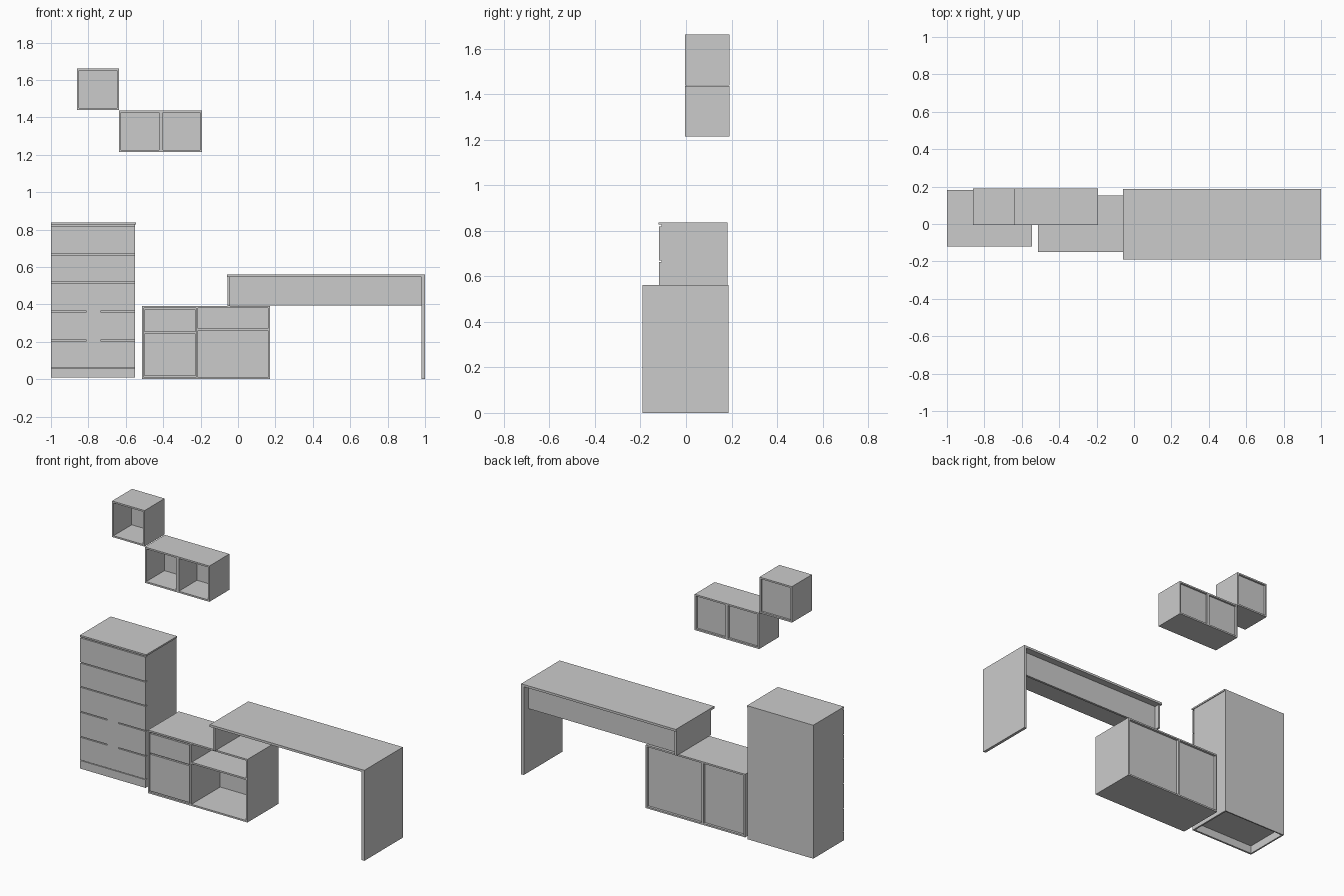
import bpy

if "Cube" in bpy.data.objects:
    bpy.data.objects.remove(bpy.data.objects["Cube"])


def box(name, x0, x1, y0, y1, z0, z1):
    """Axis-aligned panel from its limits."""
    bpy.ops.mesh.primitive_cube_add(size=1)
    o = bpy.context.object
    o.name = name
    for v in o.data.vertices:
        c = v.co
        v.co = (x1 if c.x > 0 else x0, y1 if c.y > 0 else y0, z1 if c.z > 0 else z0)
    return o


def shell(name, x0, x1, y0, y1, z0, z1, t, inset, dividers=()):
    """Open-fronted box of panels with a recessed back."""
    box(name + "_top", x0, x1, y0, y1, z1 - t, z1)
    box(name + "_bottom", x0, x1, y0, y1, z0, z0 + t)
    box(name + "_left", x0, x0 + t, y0, y1, z0 + t, z1 - t)
    box(name + "_right", x1 - t, x1, y0, y1, z0 + t, z1 - t)
    box(name + "_back", x0 + t, x1 - t, y1 - inset - 0.006, y1 - inset, z0 + t, z1 - t)
    for d0, d1 in dividers:
        box(name + "_divider", d0, d1, y0, y1, z0 + t, z1 - t)


# Wall cubes
shell("single_wall_cube", -0.86, -0.637, -0.005, 0.191, 1.439, 1.662, 0.01, 0.012)
shell("double_wall_cube", -0.635, -0.193, -0.005, 0.191, 1.215, 1.437, 0.01, 0.012,
      [(-0.422, -0.402)])

# Tall chest carcass, open underneath
X0, X1, YF, YB, Z0 = -1.0, -0.55, -0.107, 0.182, 0.01
box("chest_left_side", X0, X0 + 0.01, YF, YB, Z0, 0.827)
box("chest_right_side", X1 - 0.01, X1, YF, YB, Z0, 0.827)
box("chest_back", X0 + 0.01, X1 - 0.01, YB - 0.008, YB, Z0, 0.827)
box("chest_floor", X0 + 0.01, X1 - 0.01, YF, YB - 0.008, 0.06, 0.07)
box("chest_inner_front", X0 + 0.01, X1 - 0.01, YF, YF + 0.006, 0.07, 0.827)
box("chest_plinth", X0, X1, -0.119, YF, Z0, 0.06)
box("chest_top", -1.0, -0.545, -0.12, YB, 0.827, 0.837)

# Chest drawer fronts with narrow shadow gaps
gaps = [0.061, 0.207, 0.362, 0.517, 0.667, 0.823]
for i, (a, b) in enumerate(zip(gaps, gaps[1:])):
    box(f"chest_drawer_front_{i + 1}", X0, X1, -0.119, YF - 0.001, a + 0.003, b - 0.003)
for g in gaps[1:3]:
    box("drawer_gap_tab", -0.81, -0.735, -0.119, YF - 0.001, g - 0.003, g + 0.003)

# Low cabinet with divider, drawer, door and open shelf
shell("low_cabinet", -0.512, 0.17, -0.15, 0.152, 0.0, 0.391, 0.01, 0.015,
      [(-0.225, -0.214)])
box("low_drawer_front", -0.499, -0.228, -0.148, -0.136, 0.252, 0.372)
box("low_door", -0.499, -0.228, -0.148, -0.136, 0.016, 0.244)
box("low_inner_front", -0.502, -0.225, -0.136, -0.13, 0.01, 0.381)
box("low_shelf", -0.214, 0.16, -0.148, 0.131, 0.26, 0.27)

# Desk
box("desk_top", -0.06, 1.0, -0.191, 0.186, 0.547, 0.561)
box("desk_leg", 0.982, 1.0, -0.191, 0.186, 0.0, 0.547)
box("desk_end_panel", -0.056, -0.043, -0.165, 0.172, 0.392, 0.547)
box("desk_back_panel", -0.043, 0.982, 0.128, 0.142, 0.395, 0.547)
